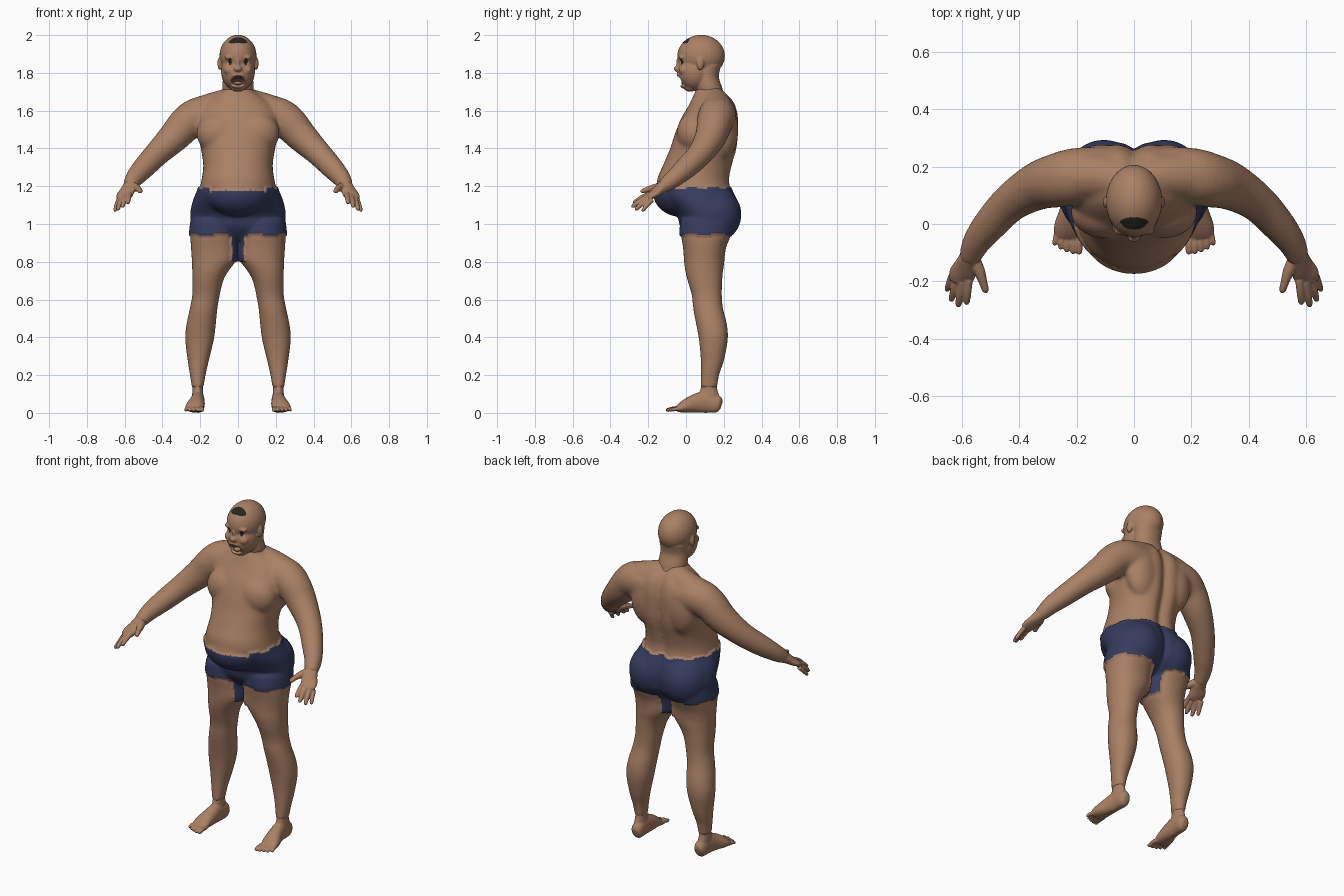
import bpy, bmesh, math
from mathutils import Vector, Matrix

cube = bpy.data.objects.get("Cube")
if cube:
    bpy.data.objects.remove(cube, do_unlink=True)


def material(name, rgb):
    m = bpy.data.materials.new(name)
    m.use_nodes = True
    m.diffuse_color = (*rgb, 1)
    bsdf = next(n for n in m.node_tree.nodes if n.type == 'BSDF_PRINCIPLED')
    bsdf.inputs["Base Color"].default_value = (*rgb, 1)
    bsdf.inputs["Roughness"].default_value = 0.8
    return m


SKIN = material("skin", (0.40, 0.217, 0.13))
NAVY = material("navy_cloth", (0.037, 0.045, 0.112))
HAIR = material("dark_hair", (0.02, 0.018, 0.014))
MOUTH = material("dark_mouth", (0.11, 0.05, 0.036))


def spline(stations, steps=4):
    """Catmull-Rom interpolation of (x, y, z, half width, half depth)."""
    p = [stations[0], *stations, stations[-1]]
    out = []
    for a, b, c, d in zip(p, p[1:], p[2:], p[3:]):
        for k in range(steps):
            t = k / steps
            out.append([0.5 * (2 * j + (l - i) * t + (2 * i - 5 * j + 4 * l - m) * t * t
                               + (3 * j - i - 3 * l + m) * t ** 3)
                        for i, j, l, m in zip(a, b, c, d)])
    return out + [list(stations[-1])]


def loft(bm, stations, side=1, level=False, power=2.0, groove=0.0, sides=28):
    """Skin of oval rings, either level or square to the path."""
    pts = spline(stations)
    centres = [Vector(p[:3]) for p in pts]
    rings = []
    for i, (c, p) in enumerate(zip(centres, pts)):
        u, v = Vector((1, 0, 0)), Vector((0, 1, 0))
        if not level:
            t = (centres[min(i + 1, len(pts) - 1)] - centres[max(i - 1, 0)]).normalized()
            u = t.cross(Vector((0, 0, 1))).normalized()
            v = u.cross(t)
        ring = []
        for k in range(sides):
            w = math.tau * k / sides
            cs, sn = (math.copysign(abs(q) ** (2 / power), q) for q in (math.cos(w), math.sin(w)))
            co = c + u * cs * p[3] + v * sn * p[4]
            if groove and sn > 0:
                co.y -= groove * math.exp(-(co.x / 0.03) ** 2)
            ring.append(bm.verts.new((co.x * side, co.y, co.z)))
        rings.append(ring)
    for r, q in zip(rings, rings[1:]):
        for k in range(sides):
            n = (k + 1) % sides
            bm.faces.new((r[k], r[n], q[n], q[k]))
    bm.faces.new(rings[0])
    bm.faces.new(rings[-1])


def column(bm, rows, side=1, **options):
    """Upright part from rows of (height, inner, outer, front, back)."""
    loft(bm, [((i + o) / 2, (f + b) / 2, z, (o - i) / 2, (b - f) / 2) for z, i, o, f, b in rows],
         side, level=True, **options)


def tube(bm, stations, side=1):
    loft(bm, [(*s, s[-1]) for s in stations], side)


def blob(bm, centre, radii):
    bmesh.ops.create_uvsphere(bm, u_segments=32, v_segments=20, radius=1,
                              matrix=Matrix.Translation(centre) @ Matrix.Diagonal((*radii, 1)))


def digit(bm, base, tip, r, side):
    """Finger or toe with a slight arch and a rounded tip."""
    a, b = Vector(base), Vector(tip)
    rows = [(0, 1.15), (0.5, 1.05), (0.9, 0.85), (1, 0.3)]
    tube(bm, [(*(a.lerp(b, t) + Vector((0, 0, 0.02 * t * (1 - t)))), r * k) for t, k in rows], side)


def fuse(name, bm, voxel, rounds, materials=(SKIN,)):
    """Merge the overlapping parts into one smooth skin."""
    bmesh.ops.recalc_face_normals(bm, faces=bm.faces[:])
    mesh = bpy.data.meshes.new(name)
    bm.to_mesh(mesh)
    bm.free()
    obj = bpy.data.objects.new(name, mesh)
    bpy.context.scene.collection.objects.link(obj)
    remesh = obj.modifiers.new("merge", 'REMESH')
    remesh.mode, remesh.voxel_size = 'VOXEL', voxel
    relax = obj.modifiers.new("relax", 'SMOOTH')
    relax.factor, relax.iterations = 0.5, rounds
    bpy.context.view_layer.update()
    merged = bpy.data.meshes.new_from_object(obj.evaluated_get(bpy.context.evaluated_depsgraph_get()))
    obj.modifiers.clear()
    obj.data = merged
    merged.name = name
    merged.materials.clear()
    for m in materials:
        merged.materials.append(m)
    for p in merged.polygons:
        p.use_smooth = True
        p.material_index = 0
    return obj


# Torso: (height, half width, front, back)
body = bmesh.new()
torso = [(.92, .10, .03, .20), (.98, .22, -.02, .262), (1.04, .243, -.035, .278),
         (1.08, .241, -.065, .28), (1.13, .228, -.115, .268), (1.18, .207, -.15, .245),
         (1.24, .192, -.152, .237), (1.315, .184, -.12, .252), (1.40, .197, -.084, .275),
         (1.48, .213, -.058, .282), (1.56, .222, -.025, .282), (1.62, .195, .01, .27),
         (1.66, .15, .03, .25), (1.70, .09, .048, .21), (1.73, .07, .06, .175)]
column(body, [(z, -a, a, f, b) for z, a, f, b in torso], power=2.15, groove=0.03, sides=48)
blob(body, (0, -.028, 1.165), (.17, .138, .118))    # belly

# Legs and arms
leg = [(1.02, .008, .243, -.022, .25), (.945, .005, .252, -.027, .24), (.88, .003, .25, -.017, .214),
       (.825, .002, .246, -.012, .205), (.795, .016, .244, -.01, .203), (.755, .047, .243, -.005, .197),
       (.70, .078, .242, .008, .192), (.62, .097, .243, .031, .19),
       (.55, .109, .256, .038, .197), (.47, .117, .273, .053, .217), (.39, .127, .28, .068, .222),
       (.28, .153, .267, .078, .202), (.20, .171, .255, .079, .176), (.13, .183, .244, .075, .166)]
ankle = [(.20, .178, .248, .086, .168), (.14, .186, .241, .08, .163),
         (.09, .183, .243, .066, .176), (.04, .18, .243, .05, .184)]
arm = [(.10, .17, 1.57, .10), (.20, .165, 1.573, .10), (.265, .152, 1.54, .095), (.335, .132, 1.465, .084),
       (.425, .078, 1.376, .068), (.497, .003, 1.30, .060), (.546, -.06, 1.245, .05), (.567, -.105, 1.21, .041),
       (.575, -.125, 1.196, .036)]
for s in (1, -1):
    column(body, leg, s, power=2.15)
    tube(body, arm, s)
    tube(body, [(.02, .15, 1.66, .068), (.12, .165, 1.62, .08), (.22, .165, 1.578, .09)], s)
    blob(body, (s * .10, .04, 1.48), (.12, .09, .11))        # chest
    blob(body, (s * .115, .20, 1.50), (.10, .077, .16))      # shoulder blade
    blob(body, (s * .105, .15, 1.05), (.13, .135, .14))      # buttock
body_obj = fuse("body", body, 0.009, 13, (SKIN, NAVY))

# Shorts: painted by height with a stepped hem, then raised a little
cloth = set()
for p in body_obj.data.polygons:
    x, y, z = p.center
    step = 0.008 * (int((math.atan2(y - .06, x) + 4) * 3.5) % 2)
    top = (1.17 if y < -.1 else 1.184) + step
    if abs(x) < .3 and (.94 + step < z < top or abs(x) < .038 and .81 < z < 1):
        p.material_index = 1
        cloth.update(p.vertices)
normals = {i: body_obj.data.vertices[i].normal.copy() for i in cloth}
for i, n in normals.items():
    body_obj.data.vertices[i].co += n * 0.009

# Hands and feet
fingers = [((.575, -.195, 1.158), (.583, -.28, 1.108), .0125), ((.598, -.2, 1.146), (.612, -.288, 1.088), .013),
           ((.617, -.194, 1.135), (.637, -.268, 1.073), .0125), ((.632, -.178, 1.128), (.652, -.232, 1.066), .0115)]
thumb = [(.558, -.125, 1.198, .024), (.538, -.165, 1.192, .02), (.526, -.2, 1.184, .015),
         (.517, -.23, 1.173, .012), (.515, -.239, 1.168, .004)]
palm = [(.553, -.075, 1.233, .030, .030), (.568, -.11, 1.206, .036, .034), (.583, -.145, 1.18, .041, .027),
        (.598, -.175, 1.156, .046, .021), (.606, -.203, 1.138, .038, .014)]
sole = [(.21, .188, .04, .015, .02), (.21, .17, .045, .033, .045), (.212, .11, .058, .035, .058),
        (.217, .05, .05, .041, .050), (.228, -.01, .033, .050, .033), (.231, -.045, .021, .046, .018)]
for s, word in ((1, "left"), (-1, "right")):
    hand = bmesh.new()
    loft(hand, palm, s)
    tube(hand, thumb, s)
    for base, tip, r in fingers:
        digit(hand, base, tip, r, s)
    fuse(word + "_hand", hand, 0.004, 4)

    foot = bmesh.new()
    loft(foot, sole, s, power=2.1)
    column(foot, ankle, s)
    for k in range(5):
        digit(foot, (.195 + .018 * k, -.03, .021), (.19 + .022 * k, -.106 + .002 * k * k, .012),
              .0122 - .0006 * k, s)
    foot_obj = fuse(word + "_foot", foot, 0.004, 5)
    for v in foot_obj.data.vertices:
        v.co.z = max(v.co.z, 0)

# Head and neck
head = bmesh.new()
column(head, [(1.67, -.075, .075, .07, .205), (1.72, -.083, .083, .052, .192),
              (1.78, -.08, .08, .05, .174), (1.84, -.082, .082, .055, .186)], power=2.1)
blob(head, (0, .08, 1.89), (.098, .126, .111))       # skull
blob(head, (0, .046, 1.808), (.09, .092, .103))      # face and jaw
blob(head, (0, .022, 1.722), (.04, .032, .022))      # chin
blob(head, (0, -.046, 1.822), (.022, .018, .016))    # nose tip
blob(head, (0, -.038, 1.85), (.011, .014, .035))     # nose bridge
blob(head, (0, -.034, 1.788), (.036, .015, .012))    # upper lip
blob(head, (0, -.013, 1.73), (.036, .018, .012))     # lower lip
for s in (1, -1):
    blob(head, (s * .036, -.022, 1.882), (.036, .018, .014))   # brow
    blob(head, (s * .046, -.008, 1.815), (.03, .03, .028))     # cheek
    blob(head, (s * .097, .076, 1.85), (.012, .02, .034))      # ear
head_obj = fuse("head", head, 0.0045, 6, (SKIN, HAIR, MOUTH))


def oval(x, z, rx, rz):
    return (x / rx) ** 2 + (z / rz) ** 2


# Forelock, eyes and open mouth
for p in head_obj.data.polygons:
    x, y, z = p.center
    if z > 1.957 and oval(x, y - .002, .051, .022) < 1:
        p.material_index = 1
    elif y < .02 and oval(abs(x) - .042, z - 1.858, .009, .018) < 1:
        p.material_index = 1
    elif y < .02 and oval(x, z - 1.759, .034, .024) < 1:
        p.material_index = 2
for v in head_obj.data.vertices:
    if v.co.y < .02:
        d = oval(v.co.x, v.co.z - 1.759, .036, .026)
        e = oval(abs(v.co.x) - .042, v.co.z - 1.858, .015, .022)
        v.co.y += .035 * max(0, 1 - d) ** .5 + .008 * max(0, 1 - e)

# Tongue
tongue = bmesh.new()
blob(tongue, (0, -.004, 1.746), (.022, .022, .010))
fuse("tongue", tongue, 0.004, 2)
